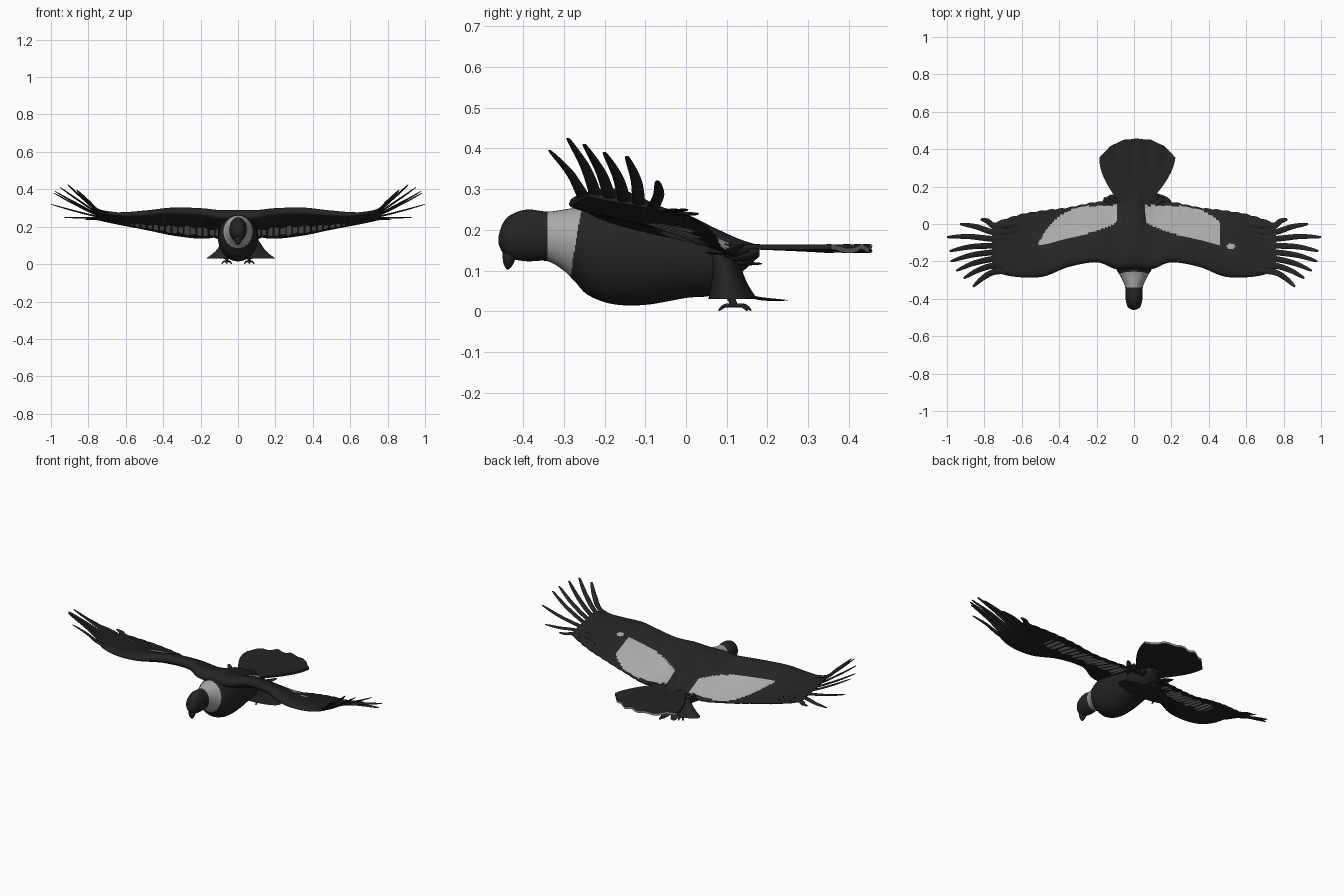
import bpy, bmesh, math
from mathutils import Vector

cube = bpy.data.objects.get("Cube")
if cube:
    bpy.data.objects.remove(cube, do_unlink=True)


def material(name, value):
    mat = bpy.data.materials.new(name)
    mat.use_nodes = True
    color = (value, value, value, 1)
    mat.diffuse_color = color
    mat.node_tree.nodes["Principled BSDF"].inputs["Base Color"].default_value = color
    return mat


MATERIALS = [material("soot_black", 0.018), material("pale_grey", 0.4)]
built = []


def spline(rows, steps):
    """Catmull-Rom interpolation through rows of numbers."""
    result = []
    last = len(rows) - 1
    for i in range(last):
        quad = [rows[max(i - 1, 0)], rows[i], rows[i + 1], rows[min(i + 2, last)]]
        for k in range(steps):
            t = k / steps
            result.append([b + 0.5 * t * (c - a + t * (2 * a - 5 * b + 4 * c - d
                           + t * (3 * (b - c) + d - a))) for a, b, c, d in zip(*quad)])
    result.append(list(rows[-1]))
    return result


def loft(name, rings, rule=None):
    """Skin closed rings into a capped solid; rule picks a colour per face."""
    bm = bmesh.new()
    loops = [[bm.verts.new(p) for p in ring] for ring in rings]
    count = len(loops[0])
    for a, b in zip(loops, loops[1:]):
        for j in range(count):
            k = (j + 1) % count
            bm.faces.new((a[j], a[k], b[k], b[j]))
    bm.faces.new(loops[0])
    bm.faces.new(loops[-1])
    bmesh.ops.recalc_face_normals(bm, faces=bm.faces)
    if rule:
        for face in bm.faces:
            face.material_index = int(rule(face.calc_center_median(), face.normal))
    mesh = bpy.data.meshes.new(name)
    bm.to_mesh(mesh)
    bm.free()
    for mat in MATERIALS:
        mesh.materials.append(mat)
    obj = bpy.data.objects.new(name, mesh)
    bpy.context.collection.objects.link(obj)
    built.append(obj)


def ellipse(center, across, up, sides):
    angles = [math.tau * j / sides for j in range(sides)]
    return [center + across * math.cos(a) + up * math.sin(a) for a in angles]


def blade(name, points, width, thickness, tip=0.15, sides=10):
    """Flattened tapering feather, toe or beak along a path."""
    path = [Vector(p) for p in spline(points, 8)]
    rings = []
    for i, p in enumerate(path):
        along = (path[min(i + 1, len(path) - 1)] - path[max(i - 1, 0)]).normalized()
        across = along.cross(Vector((0, 0, 1))).normalized()
        t = i / (len(path) - 1)
        size = 1 - (1 - tip) * t ** 4
        rings.append(ellipse(p, across * width * size,
                             across.cross(along) * thickness * size, sides))
    loft(name, rings)


# Head, neck ruff and trunk: y, top, bottom, half width
TRUNK = [(-0.46, 0.185, 0.165, 0.005), (-0.45, 0.215, 0.145, 0.027),
         (-0.43, 0.237, 0.13, 0.039), (-0.39, 0.25, 0.123, 0.046),
         (-0.34, 0.245, 0.123, 0.047), (-0.3, 0.25, 0.1, 0.062),
         (-0.27, 0.255, 0.07, 0.078), (-0.24, 0.262, 0.04, 0.094),
         (-0.18, 0.27, 0.018, 0.105), (-0.1, 0.265, 0.016, 0.107),
         (0, 0.238, 0.033, 0.1), (0.07, 0.205, 0.042, 0.085),
         (0.13, 0.178, 0.09, 0.06), (0.18, 0.162, 0.135, 0.03)]
rings = [ellipse(Vector((0, y, (top + low) / 2)), Vector((half, 0, 0)),
                 Vector((0, 0, (top - low) / 2)), 32)
         for y, top, low, half in spline(TRUNK, 10)]
loft("head_and_body", rings, lambda c, n: -0.342 < c.y < -0.272 + 0.018 * n.z)

# Hooked beak
blade("beak", [(0, -0.422, 0.18), (0, -0.432, 0.145), (0, -0.438, 0.103)],
      0.024, 0.02, 0.1)

# Wing stations: x, leading y, trailing y, leading z, trailing z, thickness
WING = [(0, -0.24, 0.11, 0.25, 0.185, 0.032), (0.1, -0.24, 0.115, 0.255, 0.15, 0.032),
        (0.2, -0.205, 0.115, 0.272, 0.138, 0.029), (0.35, -0.23, 0.085, 0.278, 0.155, 0.026),
        (0.48, -0.28, 0.07, 0.267, 0.182, 0.021), (0.6, -0.285, 0.05, 0.262, 0.205, 0.015),
        (0.7, -0.27, 0.02, 0.27, 0.225, 0.008), (0.76, -0.24, 0, 0.285, 0.24, 0.004)]

# Long fingertip feathers at each wing end
TIPS = [(0.86, -0.335, 0.395), (0.91, -0.29, 0.425), (0.95, -0.25, 0.41),
        (0.98, -0.2, 0.39), (0.985, -0.145, 0.38), (1, -0.07, 0.32),
        (0.93, 0, 0.25), (0.82, 0.025, 0.24)]


def wing_ring(row, side, chord_steps=40):
    x, lead, trail, z_lead, z_trail, thick = row
    upper, lower = [], []
    for j in range(chord_steps + 1):
        c = (j / chord_steps) ** 1.3
        bulge = 3.08 * math.sqrt(c) * (1 - c) ** 1.5 * thick
        y = lead + (trail - lead) * c + 0.005 * abs(math.sin(x * 60)) * c ** 6
        z = z_lead + (z_trail - z_lead) * c
        upper.append(Vector((side * x, y, z + 1.6 * bulge + 0.002)))
        lower.append(Vector((side * x, y, z - 0.6 * bulge - 0.002)))
    return upper + lower[::-1]


def wing_rule(side):
    start, end, sweep = (0.06, 0.46, 0.09) if side > 0 else (0.09, 0.51, 0.2)

    def rule(c, n):
        x = abs(c.x)
        if n.z > 0:
            u = (x - start) / (end - start)
            spot = side > 0 and math.hypot((x - 0.52) / 1.6, c.y + 0.12) < 0.014
            front = 0.015 - 0.13 * max(u, 0) ** 0.7
            return spot or 0 < u < 1 and front < c.y < 0.1 - sweep * u ** 4
        # Streaked feathers beneath, broadest near the body
        middle = 0.035 - 0.14 * x
        ragged = 0.07 - 0.04 * x + 0.012 * math.sin(x * 75)
        return 0.11 < x < 0.57 and abs(c.y - middle) < ragged and math.sin(x * 190) > -0.5
    return rule


for side, label in ((1, "left"), (-1, "right")):
    loft(label + "_wing", [wing_ring(r, side) for r in spline(WING, 24)], wing_rule(side))

    for i, tip in enumerate(TIPS):
        t = i / (len(TIPS) - 1)
        base = Vector((side * 0.6, -0.25 + 0.25 * t, 0.268 - 0.05 * t))
        hand = Vector((side * 0.74, -0.255 + 0.245 * t, 0.288 - 0.05 * t))
        end = Vector((side * tip[0], tip[1], tip[2]))
        bend = hand.lerp(end, 0.55)
        bend.y = hand.y + 0.5 * (end.y - hand.y) + 0.008
        bend.z -= 0.04 * (end.z - hand.z)
        blade(f"{label}_finger_feather_{i}", [base, hand, bend, end], 0.016, 0.005, 0.3)

    # Ruffled feathers beside the tail root
    for i in range(4):
        blade(f"{label}_rump_feather_{i}",
              [(side * 0.05, 0.03, 0.15),
               (side * (0.11 - 0.02 * i), 0.1, 0.145 - 0.008 * i),
               (side * (0.16 - 0.03 * i), 0.14 + 0.015 * i, 0.165 - 0.016 * i)],
              0.018, 0.006, 0.3)

    # Feet with spread toes
    blade(label + "_shank", [(side * 0.055, 0.09, 0.07), (side * 0.06, 0.12, 0.014)],
          0.01, 0.01, 0.7)
    for i in range(4):
        angle = math.radians(-40 + 40 * i) if i < 3 else math.pi
        reach = Vector((math.sin(angle), math.cos(angle), 0)) * 0.04
        ankle = Vector((side * 0.06, 0.12, 0.014))
        blade(f"{label}_toe_{i}",
              [ankle, ankle + reach * 0.6, ankle + reach - Vector((0, 0, 0.012))],
              0.006, 0.005, 0.3)

# Flared thigh plumage: z, half width, front y, back y
SKIRT = [(0.16, 0.075, 0.04, 0.11), (0.12, 0.1, 0.055, 0.13),
         (0.07, 0.135, 0.06, 0.15), (0.03, 0.185, 0.055, 0.175)]
rings = [ellipse(Vector((0.015, (a + b) / 2, z)), Vector((half, 0, 0)),
                 Vector((0, (b - a) / 2, 0)), 36)
         for z, half, a, b in spline(SKIRT, 5)]
loft("thigh_plumage", rings)
for i in range(3):
    blade(f"vent_feather_{i}",
          [(0.05 * (i - 1), 0.1, 0.06), (0.05 * (i - 1), 0.17, 0.034),
           (0.07 * (i - 1), 0.25 - 0.03 * abs(i - 1), 0.027)], 0.025, 0.004, 0.1)

# Tail fan with a softly scalloped end and a pale rim
LENGTHWISE, ACROSS = 16, 64


def tail_point(u, v, layer):
    half = 0.06 + 0.144 * math.sin(v * 1.5)
    end = 0.458 - 0.1 * abs(u) ** 2.6 - 0.006 * abs(math.sin(u * 9))
    y = 0.09 + (end - 0.09) * v
    z = 0.16 - 0.006 * v + 0.005 * v * v * math.sin(u * 14) + layer * 0.006
    return Vector((0.018 * v + half * u, y, z))


rings = []
for i in range(LENGTHWISE + 1):
    v = i / LENGTHWISE
    spread = [2 * j / ACROSS - 1 for j in range(ACROSS + 1)]
    rings.append([tail_point(u, v, 1) for u in spread]
                 + [tail_point(u, v, -1) for u in reversed(spread)])
loft("tail_fan", rings, lambda c, n: n.y > 0.7 and c.y > 0.3)

# Smooth shading with crisp edges kept
bpy.ops.object.select_all(action="DESELECT")
for obj in built:
    obj.select_set(True)
bpy.context.view_layer.objects.active = built[0]
bpy.ops.object.shade_smooth_by_angle(angle=math.radians(45))
